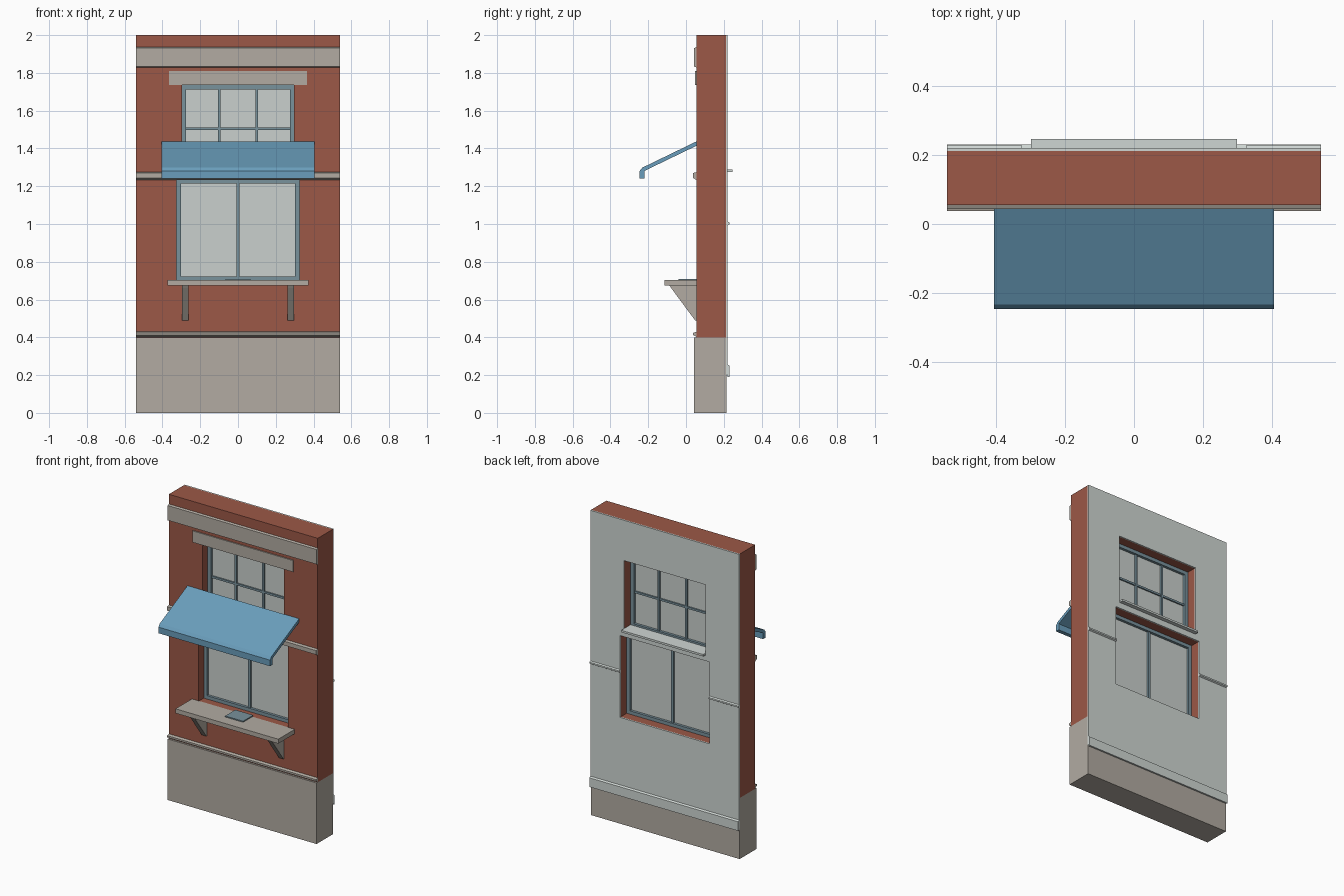
import bpy, bmesh

if "Cube" in bpy.data.objects:
    bpy.data.objects.remove(bpy.data.objects["Cube"])


def material(name, r, g, b):
    m = bpy.data.materials.new(name)
    lin = [((c / 255 + 0.055) / 1.055) ** 2.4 for c in (r, g, b)]
    m.diffuse_color = (*lin, 1)
    m.use_nodes = True
    m.node_tree.nodes["Principled BSDF"].inputs["Base Color"].default_value = m.diffuse_color
    return m


BRICK = material("red_brick", 156, 88, 71)
STONE = material("tan_stone", 178, 171, 162)
PLASTER = material("pale_plaster", 207, 214, 211)
FRAME = material("grey_blue_paint", 121, 146, 156)
GLASS = material("window_glass", 202, 208, 205)
AWNING = material("awning_blue", 106, 158, 188)


def prism(name, x0, x1, profile, mat):
    """Extrude a (y, z) profile along x."""
    bm = bmesh.new()
    face = bm.faces.new([bm.verts.new((x0, y, z)) for y, z in profile])
    ext = bmesh.ops.extrude_face_region(bm, geom=[face])
    moved = [v for v in ext["geom"] if isinstance(v, bmesh.types.BMVert)]
    bmesh.ops.translate(bm, verts=moved, vec=(x1 - x0, 0, 0))
    bmesh.ops.recalc_face_normals(bm, faces=bm.faces)
    me = bpy.data.meshes.new(name)
    bm.to_mesh(me)
    bm.free()
    if mat:
        me.materials.append(mat)
    ob = bpy.data.objects.new(name, me)
    bpy.context.collection.objects.link(ob)
    return ob


def box(name, x, y, z, mat):
    return prism(name, x[0], x[1],
                 [(y[0], z[0]), (y[1], z[0]), (y[1], z[1]), (y[0], z[1])], mat)


def moulding(name, y_wall, y_out, z0, z1, low, high, mat, x=(-0.54, 0.54)):
    """Strip with bevelled lower and upper edges."""
    return prism(name, x[0], x[1], [(y_wall, z0), (y_out, z0 + low),
                                    (y_out, z1 - high), (y_wall, z1)], mat)


W = (-0.54, 0.54)
UP_X, UP_Z = (-0.297, 0.297), (1.277, 1.735)
LO_X, LO_Z = (-0.325, 0.325), (0.70, 1.236)

# Wall layers with two window openings
brick = box("brick_wall", W, (0.055, 0.211), (0.4, 2), BRICK)
plaster = box("plaster_lining", W, (0.211, 0.22), (0.2, 2), PLASTER)
box("stone_base", W, (0.043, 0.2109), (0, 0.4), STONE)
box("stone_base_back", W, (0.2109, 0.215), (0, 0.2), STONE)
for name, x, z in (("upper_cutter", UP_X, UP_Z), ("lower_cutter", LO_X, LO_Z)):
    cutter = box(name, x, (-0.1, 0.4), z, None)
    cutter.hide_render = True
    cutter.hide_viewport = True
    for wall in (brick, plaster):
        mod = wall.modifiers.new(name, "BOOLEAN")
        mod.operation = "DIFFERENCE"
        mod.solver = "EXACT"
        mod.object = cutter

# Front stone trim
moulding("base_cap", 0.056, 0.038, 0.402, 0.43, 0.01, 0.006, STONE)
moulding("middle_band", 0.056, 0.038, 1.233, 1.275, 0.01, 0.005, STONE)
moulding("top_band", 0.056, 0.043, 1.828, 1.937, 0.006, 0.006, STONE)
box("lintel", (-0.365, 0.365), (0.048, 0.056), (1.735, 1.81), STONE)

# Interior trim
moulding("skirting_board", 0.219, 0.23, 0.19, 0.258, 0, 0.008, PLASTER)
for side, x in (("left", (-0.54, -0.325)), ("right", (0.325, 0.54))):
    moulding("chair_rail_" + side, 0.219, 0.229, 0.992, 1.014, 0.006, 0.006, PLASTER, x)
box("inner_sill", UP_X, (0.15, 0.246), (1.275, 1.288), PLASTER)


def window(prefix, xs, zs, border, bars_x, bars_z, bar):
    """Frame, glazing bars and one pane filling an opening."""
    y = (0.11, 0.15)
    for side, x in (("left", (xs[0], xs[0] + border)), ("right", (xs[1] - border, xs[1]))):
        box(prefix + "_stile_" + side, x, y, zs, FRAME)
    inner = (xs[0] + border, xs[1] - border)
    for side, z in (("bottom", (zs[0], zs[0] + border)), ("top", (zs[1] - border, zs[1]))):
        box(prefix + "_rail_" + side, inner, y, z, FRAME)
    for x in bars_x:
        box(prefix + "_upright_bar", (x - bar / 2, x + bar / 2), (0.116, 0.144),
            (zs[0] + border, zs[1] - border), FRAME)
    for z in bars_z:
        box(prefix + "_cross_bar", inner, (0.118, 0.142), (z - bar / 2, z + bar / 2), FRAME)
    box(prefix + "_pane", inner, (0.127, 0.133), (zs[0] + border, zs[1] - border), GLASS)


window("upper_window", UP_X, UP_Z, 0.023, (-0.1, 0.1), (1.505,), 0.013)
window("lower_window", LO_X, LO_Z, 0.022, (0,), (), 0.018)

# Sloping awning with short valance
prism("awning", -0.405, 0.405, [(0.055, 1.437), (-0.232, 1.298), (-0.246, 1.28),
                                (-0.246, 1.24), (-0.22, 1.24), (-0.22, 1.281),
                                (0.055, 1.414)], AWNING)

# Serving shelf, brackets and tray
box("shelf", (-0.373, 0.373), (-0.115, 0.056), (0.674, 0.703), STONE)
for side, x in (("left", -0.28), ("right", 0.28)):
    prism("bracket_" + side, x - 0.017, x + 0.017,
          [(0.056, 0.675), (-0.088, 0.675), (-0.078, 0.66), (0.048, 0.49), (0.056, 0.49)], STONE)
box("tray", (-0.065, 0.065), (-0.04, 0.065), (0.702, 0.71), FRAME)
